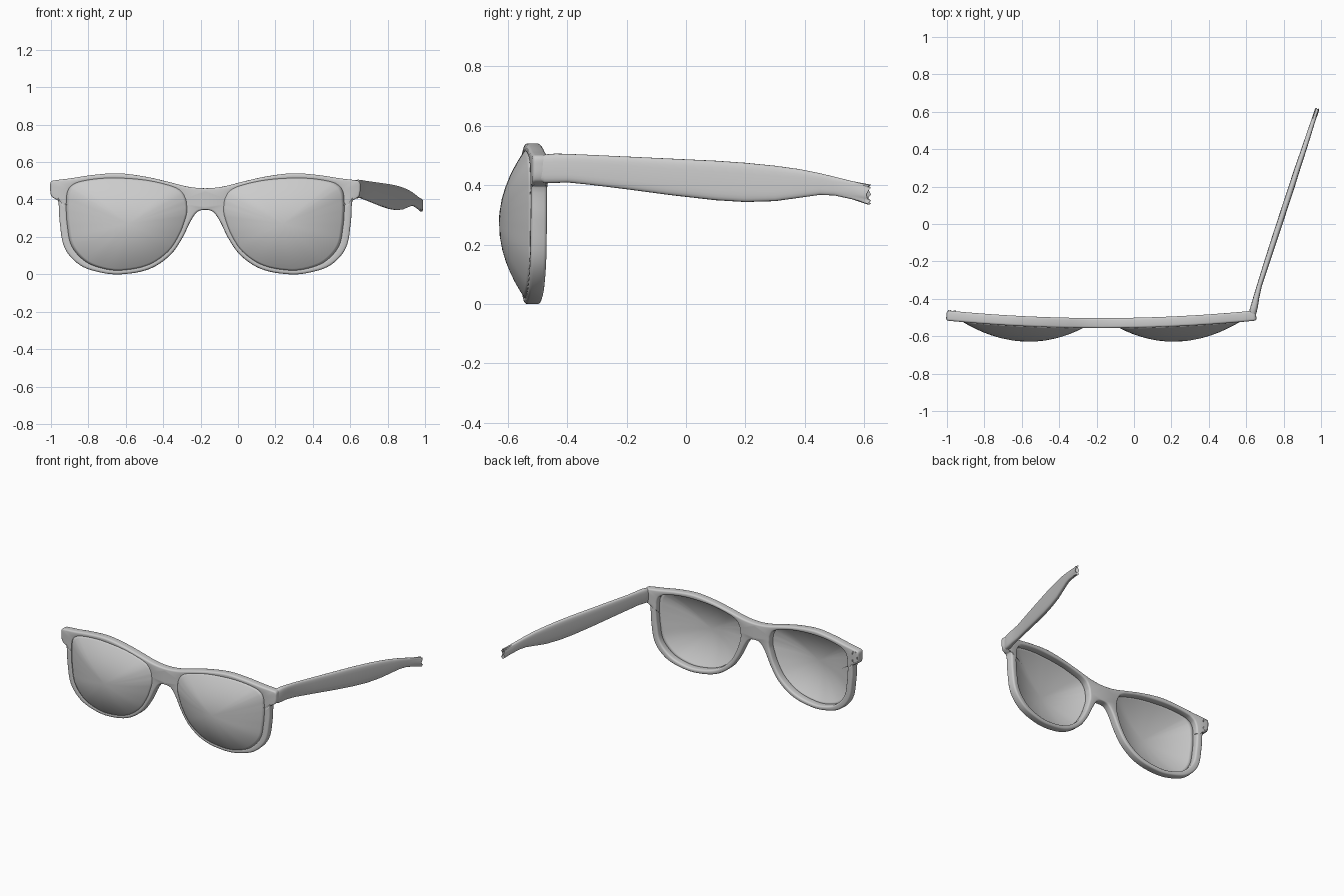
import bpy, bmesh, math
from mathutils import Vector

if "Cube" in bpy.data.objects:
    bpy.data.objects.remove(bpy.data.objects["Cube"])

CX = -0.175          # mirror plane of the front frame
SUB = 6              # samples per control segment


def frame_y(u):
    """Gentle wrap of the front: ends sit further back than the bridge."""
    return -0.53 + 0.04 * (u / 0.82) ** 2


def smooth_path(pts, closed):
    """Hermite path through points; an open path is closed by a straight line."""
    p = [Vector(q) for q in pts]
    n = len(p)

    def tangent(i):
        if not closed and i in (0, n - 1):
            return Vector((1, 0)) if i == 0 else Vector((-1, 0))
        return (p[(i + 1) % n] - p[i - 1]).normalized()

    out = []
    for i in range(n):
        a, b = p[i], p[(i + 1) % n]
        length = (b - a).length
        ta, tb = tangent(i) * length, tangent((i + 1) % n) * length
        if not closed and i == n - 1:
            ta = tb = b - a
        for k in range(SUB):
            t = k / SUB
            out.append(a * (2*t**3 - 3*t*t + 1) + ta * (t**3 - 2*t*t + t)
                       + b * (3*t*t - 2*t**3) + tb * (t**3 - t*t))
    return out


def make_object(name, bm, x=0.0):
    bmesh.ops.recalc_face_normals(bm, faces=bm.faces)
    me = bpy.data.meshes.new(name)
    bm.to_mesh(me)
    bm.free()
    ob = bpy.data.objects.new(name, me)
    ob.location.x = x
    bpy.context.collection.objects.link(ob)
    bpy.context.view_layer.objects.active = ob
    bpy.ops.object.select_all(action='DESELECT')
    ob.select_set(True)
    bpy.ops.object.shade_smooth_by_angle(angle=math.radians(40))
    return ob


def bridge(bm, a, b):
    n = len(a)
    for i in range(n):
        bm.faces.new((a[i], a[(i + 1) % n], b[(i + 1) % n], b[i]))


# Matching outlines of the half frame: outside edge and lens opening
outer = smooth_path([
    (0, .46), (.09, .468), (.20, .495), (.32, .522), (.465, .54), (.60, .531),
    (.72, .513), (.80, .503), (.823, .496), (.828, .47), (.822, .42), (.80, .402),
    (.785, .392), (.777, .28), (.75, .14), (.67, .05), (.56, .010), (.45, 0),
    (.30, .028), (.19, .10), (.125, .19), (.075, .29), (.04, .335), (0, .345)], False)
opening = smooth_path([
    (.117, .40), (.14, .44), (.19, .466), (.32, .496), (.47, .508), (.58, .504),
    (.68, .486), (.715, .465), (.728, .445), (.735, .42), (.737, .39), (.738, .37),
    (.738, .34), (.732, .26), (.71, .155), (.64, .075), (.55, .038), (.455, .028),
    (.315, .055), (.21, .125), (.15, .215), (.115, .31), (.11, .345), (.112, .37)], True)

# Front frame: flat wrapped band, mirrored, thickened and rounded
bm = bmesh.new()
rings = [[bm.verts.new((max(q.x, 0), frame_y(q.x), q.y)) for q in ring]
         for ring in (outer, opening)]
bridge(bm, *rings)
frame = make_object("front_frame", bm, CX)
m = frame.modifiers.new("mirror", 'MIRROR')
m.merge_threshold = 0.0005
m = frame.modifiers.new("thickness", 'SOLIDIFY')
m.thickness, m.offset = 0.054, 0
m = frame.modifiers.new("round", 'BEVEL')
m.width, m.segments, m.use_clamp_overlap = 0.011, 3, False
m.limit_method, m.angle_limit = 'ANGLE', math.radians(55)

# Lenses: thin domes bulging forward of the frame
bm = bmesh.new()
centre = Vector((.42, .27))


def lens_ring(s):
    vs = []
    for q in opening:
        c = centre + (q - centre) * 1.03 * s
        c.x -= 0.006
        y = frame_y(c.x) - 0.021 - 0.084 * (1 - s * s)
        vs.append(bm.verts.new((c.x, y, c.y)))
    return vs


rings = [lens_ring(s) for s in (1, .95, .88, .78, .66, .52, .36, .18)]
for a, b in zip(rings, rings[1:]):
    bridge(bm, a, b)
tip = bm.verts.new((centre.x - .006, frame_y(.414) - .105, centre.y))
for i in range(len(opening)):
    bm.faces.new((rings[-1][i], rings[-1][(i + 1) % len(opening)], tip))
lens = make_object("lenses", bm, CX)
lens.modifiers.new("mirror", 'MIRROR')
m = lens.modifiers.new("thickness", 'SOLIDIFY')
m.thickness, m.offset = 0.008, 0


def loft_arm(name, stations, jag):
    """Rounded-box sections (y, x, half width, top z, bottom z), broken far end."""
    bm = bmesh.new()
    n, rings = 24, []
    for k, (y, x, w, top, bot) in enumerate(stations):
        ring = []
        for i in range(n):
            a = math.tau * i / n
            c, s = math.cos(a), math.sin(a)
            c = math.copysign(abs(c) ** .6, c)
            s = math.copysign(abs(s) ** .6, s)
            dy = jag * (i * 7 % 5 - 2) if k == len(stations) - 1 else 0
            ring.append(bm.verts.new((x + w * c, y + dy,
                                      (top + bot) / 2 + (top - bot) / 2 * s)))
        rings.append(ring)
    for a, b in zip(rings, rings[1:]):
        bridge(bm, a, b)
    bm.faces.new(rings[0])
    # hollow fracture at the broken end
    y, x, w, top, bot = stations[-1]
    pit = bm.verts.new((x, y - abs(jag) * 5, (top + bot) / 2 + .005))
    for i in range(n):
        bm.faces.new((rings[-1][i], rings[-1][(i + 1) % n], pit))
    return make_object(name, bm)


# The one remaining temple arm, snapped off before the ear bend
loft_arm("temple_arm", [
    (-.495, .630, .018, .495, .415), (-.475, .634, .021, .503, .406),
    (-.44, .643, .020, .506, .407), (-.40, .652, .017, .505, .409),
    (-.33, .670, .014, .502, .402), (-.20, .712, .016, .496, .386),
    (-.05, .761, .017, .489, .366), (.10, .810, .017, .482, .349),
    (.20, .843, .017, .475, .343), (.30, .875, .016, .465, .346),
    (.38, .902, .015, .454, .357), (.45, .925, .014, .440, .367),
    (.50, .941, .013, .428, .365), (.56, .961, .012, .413, .352),
    (.615, .980, .010, .402, .335)], .004)

# Broken hinge stub on the side whose arm is missing
loft_arm("hinge_stub", [
    (-.50, -.974, .020, .494, .412), (-.485, -.974, .022, .498, .408),
    (-.465, -.974, .020, .494, .412)], .003)
